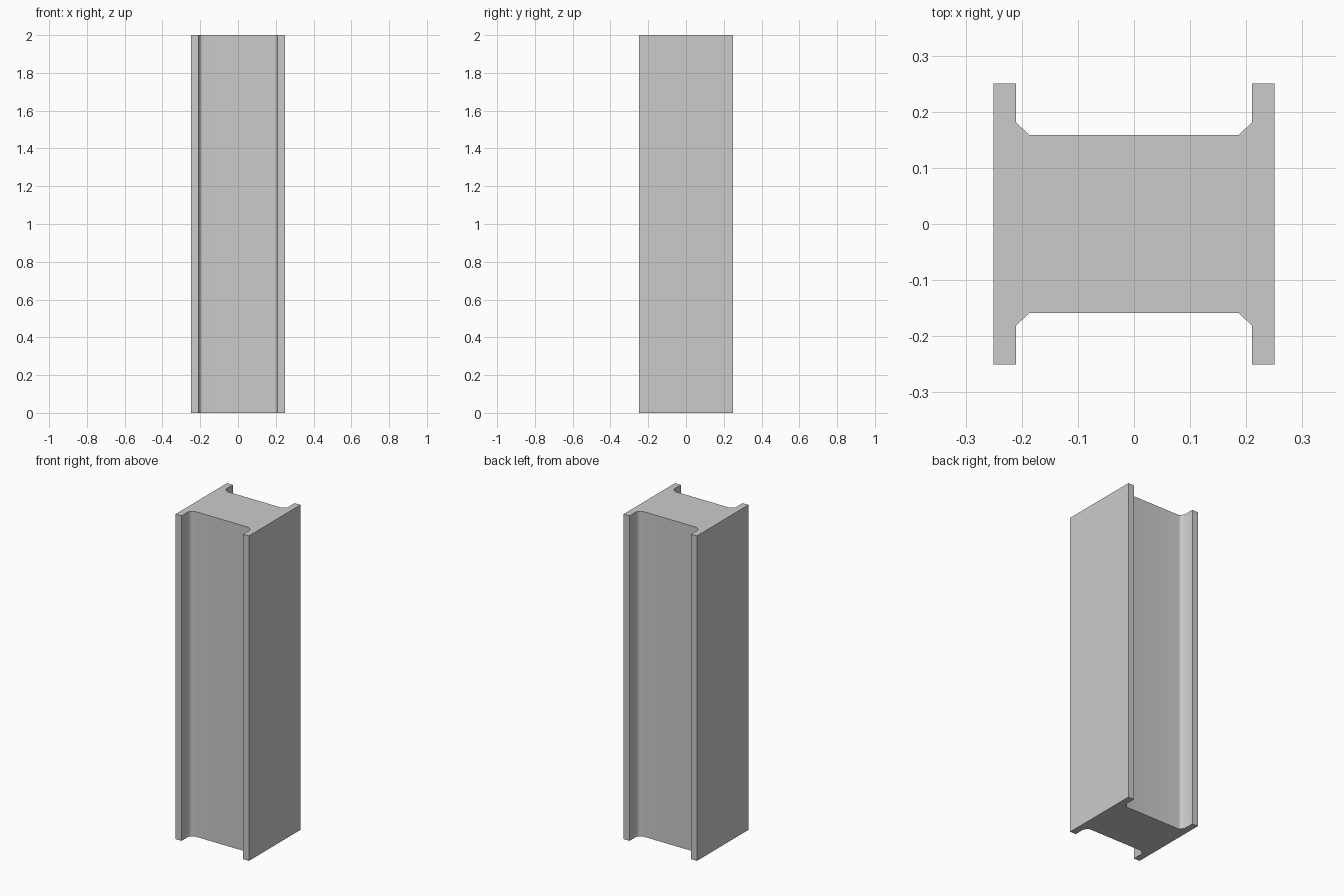
import bpy, bmesh, math

cube = bpy.data.objects.get("Cube")
if cube:
    bpy.data.objects.remove(cube, do_unlink=True)

# Single grey material
grey = bpy.data.materials.new("steel_grey")
grey.use_nodes = True
colour = (0.6, 0.6, 0.6, 1)
grey.diffuse_color = colour
grey.node_tree.nodes["Principled BSDF"].inputs["Base Color"].default_value = colour

# Quarter of the I-shaped section, mirrored to the full outline
quarter = [(0.25, 0.25), (0.21, 0.25), (0.21, 0.181), (0.187, 0.159)]
right_back = quarter
left_back = [(-x, y) for x, y in reversed(quarter)]
front = [(-x, -y) for x, y in right_back + left_back]
outline = right_back + left_back + front

# Column: extrude the section upwards
bm = bmesh.new()
base = bm.faces.new([bm.verts.new((x, y, 0)) for x, y in outline])
grown = bmesh.ops.extrude_face_region(bm, geom=[base], use_keep_orig=True)
top_verts = [g for g in grown["geom"] if isinstance(g, bmesh.types.BMVert)]
bmesh.ops.translate(bm, verts=top_verts, vec=(0, 0, 2))
bmesh.ops.recalc_face_normals(bm, faces=bm.faces)

mesh = bpy.data.meshes.new("column")
bm.to_mesh(mesh)
bm.free()
mesh.materials.append(grey)
column = bpy.data.objects.new("column", mesh)
bpy.context.collection.objects.link(column)

# Soft fillets between web and flanges, crisp corners elsewhere
bpy.ops.object.select_all(action="DESELECT")
column.select_set(True)
bpy.context.view_layer.objects.active = column
bpy.ops.object.shade_smooth_by_angle(angle=math.radians(60))
weighted = column.modifiers.new("weighted_normals", "WEIGHTED_NORMAL")
weighted.keep_sharp = True
